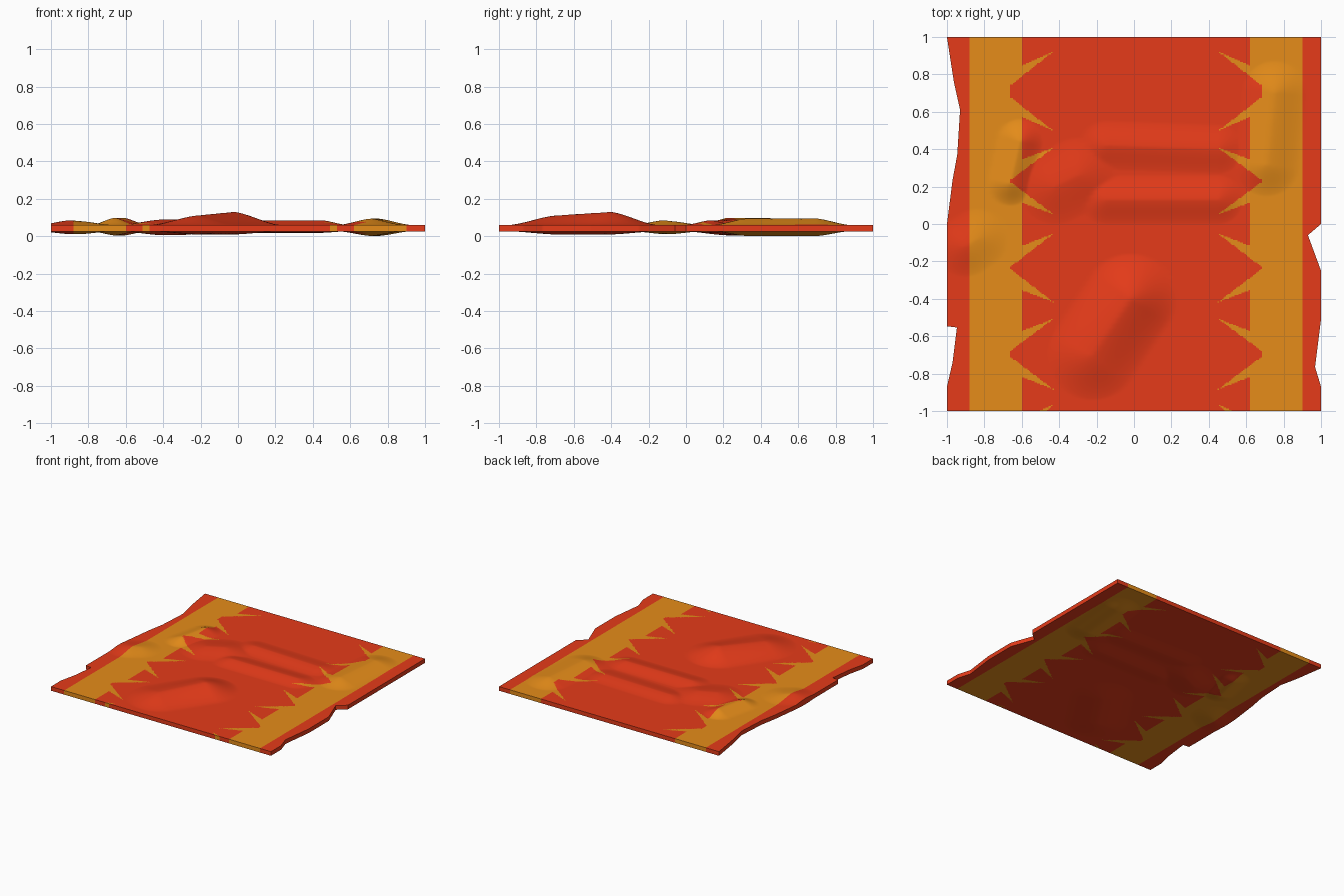
import bpy, bmesh
from mathutils import Vector

if "Cube" in bpy.data.objects:
    bpy.data.objects.remove(bpy.data.objects["Cube"])


def material(name, color):
    m = bpy.data.materials.new(name)
    m.diffuse_color = (*color, 1)
    m.use_nodes = True
    m.node_tree.nodes["Principled BSDF"].inputs["Base Color"].default_value = m.diffuse_color
    return m


def lerp_table(table, y):
    # piecewise linear edge outline, sorted by falling y
    for (y0, x0), (y1, x1) in zip(table, table[1:]):
        if y >= y1:
            return x0 + (x1 - x0) * (y0 - y) / (y0 - y1)
    return table[-1][1]


# worn side edges as (y, x)
LEFT = [(1, -1), (.76, -.963), (.61, -.93), (.37, -.945), (.235, -.97), (0, -1),
        (-.553, -1), (-.54, -.945), (-.74, -.97), (-.87, -1), (-1, -1)]
RIGHT = [(1, 1), (0, 1), (-.06, .93), (-.25, 1), (-.51, 1), (-.765, .968),
         (-.87, 1), (-1, 1)]

# wrinkles: start, end, width, rise at start and end, drop of the underside
WRINKLES = [
    ((-.22, -.7), (-.02, -.4), .24, .05, .07, .017),
    ((-.15, .13), (.45, .13), .13, .025, .025, .008),
    ((-.15, .42), (.45, .4), .13, .022, .02, .008),
    ((-.42, .2), (-.3, .26), .2, .028, .03, .02),
    ((-.61, .44), (-.66, .22), .12, .038, .038, .022),
    ((.71, .32), (.75, .7), .17, .034, .034, .025),
    ((-.9, -.12), (-.84, -.08), .16, .025, .02, .015),
]


def smooth(t):
    t = max(0, min(1, t))
    return .5 * t + .5 * t * t * (3 - 2 * t)


def heights(x, y):
    # z of the top and bottom surface
    up, down = 0, 0
    p = Vector((x, y))
    for a, b, w, r0, r1, d in WRINKLES:
        a, b = Vector(a), Vector(b)
        t = max(0, min(1, (p - a).dot(b - a) / (b - a).length_squared))
        f = smooth(1 - (p - a.lerp(b, t)).length / w)
        up = max(up, f * (r0 + (r1 - r0) * t))
        down = max(down, f * d)
    return .06 + up, .026 - down


# border points: centre y, half height, flat part
POINTS = [(.71, .214, .15), (.23, .179, .03), (-.235, .184, .03),
          (-.695, .19, .08), (-1.165, .2, .05)]


def is_gold(x, y):
    a = abs(x - .01)
    if a > .89 or a < .438:
        return False
    c, h, flat = min(POINTS, key=lambda q: abs(y - q[0]) / q[1])
    t = abs(y - c) / h
    inner = flat + (1 - flat) * (.672 - a) / .234
    if a > .61:
        return a > .672 or t > inner
    outer = .64 + .36 * (.61 - a) / .172
    return inner < t < outer


def span(a, b, n):
    return [a + (b - a) * i / n for i in range(n)]


# grid lines follow the stripe borders
xs = (span(-1, -.88, 6) + span(-.88, -.68, 12) + span(-.68, -.6, 10) + span(-.6, -.42, 24)
      + span(-.42, .44, 44) + span(.44, .62, 24) + span(.62, .7, 10)
      + span(.7, .9, 12) + span(.9, 1, 6) + [1])
ys = span(-1, 1, 300) + [1]

# rug slab
bm = bmesh.new()
top, bot = [], []
for y in ys:
    l, r = lerp_table(LEFT, y), lerp_table(RIGHT, y)
    rt, rb = [], []
    for x in xs:
        if x < -.88:
            x = -.88 + (x + .88) / .12 * (-.88 - l)
        elif x > .9:
            x = .9 + (x - .9) / .1 * (r - .9)
        zt, zb = heights(x, y)
        rt.append(bm.verts.new((x, y, zt)))
        rb.append(bm.verts.new((x, y, zb)))
    top.append(rt)
    bot.append(rb)

nx, ny = len(xs), len(ys)
for j in range(ny - 1):
    for i in range(nx - 1):
        bm.faces.new((top[j][i], top[j][i + 1], top[j + 1][i + 1], top[j + 1][i]))
        bm.faces.new((bot[j][i], bot[j + 1][i], bot[j + 1][i + 1], bot[j][i + 1]))
# rim walls
rim = ([(0, i) for i in range(nx)] + [(j, nx - 1) for j in range(1, ny)]
       + [(ny - 1, i) for i in range(nx - 2, -1, -1)] + [(j, 0) for j in range(ny - 2, 0, -1)])
for (j0, i0), (j1, i1) in zip(rim, rim[1:] + rim[:1]):
    bm.faces.new((bot[j0][i0], bot[j1][i1], top[j1][i1], top[j0][i0]))

# red field, gold border
for f in bm.faces:
    c = f.calc_center_median()
    f.material_index = int(is_gold(c.x, c.y))

mesh = bpy.data.meshes.new("rug")
bm.to_mesh(mesh)
bm.free()
mesh.materials.append(material("rug_red", (.79, .044, .01)))
mesh.materials.append(material("border_gold", (.79, .265, .01)))
rug = bpy.data.objects.new("rug", mesh)
bpy.context.collection.objects.link(rug)
bpy.context.view_layer.objects.active = rug
rug.select_set(True)
bpy.ops.object.shade_smooth_by_angle()
